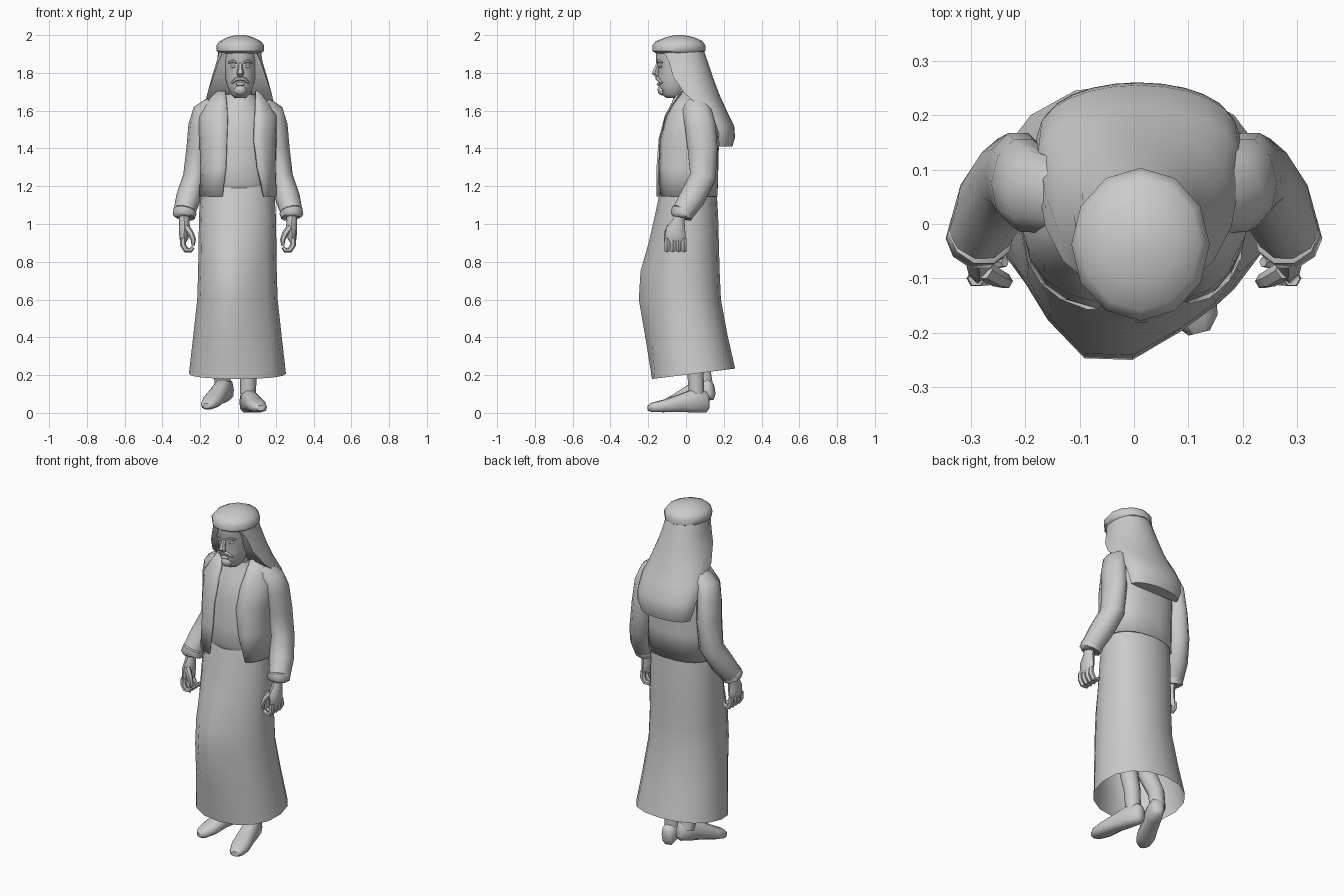
import bpy, bmesh, math
from mathutils import Vector, Matrix


def loft(name, rings, closed=True, cap0=True, cap1=True):
    """Skin a list of equal-length point rings."""
    bm = bmesh.new()
    rows = [[bm.verts.new(p) for p in r] for r in rings]
    n = len(rows[0])
    for a, b in zip(rows, rows[1:]):
        for i in range(n if closed else n - 1):
            j = (i + 1) % n
            bm.faces.new((a[i], a[j], b[j], b[i]))
    if closed and cap0:
        bm.faces.new(rows[0])
    if closed and cap1:
        bm.faces.new(rows[-1])
    bmesh.ops.recalc_face_normals(bm, faces=bm.faces)
    me = bpy.data.meshes.new(name)
    bm.to_mesh(me)
    bm.free()
    ob = bpy.data.objects.new(name, me)
    bpy.context.collection.objects.link(ob)
    return ob


def spow(v, p):
    return math.copysign(abs(v) ** p, v)


def ring(z, cx, rx, yf, yb, n=14, p=1.0):
    """Horizontal oval between a front and a back y, starting at the front."""
    cy, ry = (yf + yb) / 2, (yb - yf) / 2
    return [Vector((cx + rx * spow(math.sin(t), p), cy - ry * spow(math.cos(t), p), z))
            for t in (2 * math.pi * i / n for i in range(n))]


def tube(name, pts, n=8, cap=True):
    """Bent tube through (x, y, z, radius across, radius along y)."""
    c = [Vector(p[:3]) for p in pts]
    rings = []
    for i, p in enumerate(pts):
        t = (c[min(i + 1, len(c) - 1)] - c[max(i - 1, 0)]).normalized()
        u = t.cross(Vector((0, 1, 0))).normalized()
        v = u.cross(t)
        rings.append([c[i] + u * p[3] * math.cos(a) + v * p[-1] * math.sin(a)
                      for a in (2 * math.pi * k / n for k in range(n))])
    return loft(name, rings, cap0=cap, cap1=cap)


def blob(name, loc, scale):
    bm = bmesh.new()
    m = Matrix.Translation(loc) @ Matrix.Diagonal((*scale, 1))
    bmesh.ops.create_uvsphere(bm, u_segments=8, v_segments=6, radius=1, matrix=m)
    me = bpy.data.meshes.new(name)
    bm.to_mesh(me)
    bm.free()
    bpy.context.collection.objects.link(bpy.data.objects.new(name, me))


# Robe skirt: tilted hem, knee pushing forward on one side
skirt = []
for z, rx, yf, yb, knee, tilt in [
        (0.207, .257, -.18, .26, 0, .125), (.4, .235, -.19, .22, .03, .06),
        (.6, .213, -.2, .185, .065, 0), (.75, .208, -.195, .178, .06, 0),
        (.9, .206, -.175, .174, .03, 0), (1.05, .203, -.16, .17, .005, 0),
        (1.21, .193, -.13, .16, 0, 0)]:
    r = ring(z, -.003, rx, yf, yb, 16, .92)
    for q in r:
        q.z += tilt * (q.y - .04)
        if q.y < 0:
            q.y -= knee * math.exp(-((q.x + .06) / .11) ** 2)
    skirt.append(r)
loft("robe_skirt", skirt, cap0=False)

# Shirt with belly overhang, neck
loft("shirt", [ring(*a) for a in [
    (1.19, 0, .175, -.135, .14), (1.215, 0, .185, -.147, .15), (1.32, 0, .182, -.143, .15),
    (1.46, 0, .18, -.135, .15), (1.58, 0, .16, -.11, .13), (1.64, .01, .1, -.075, .11),
    (1.685, .012, .082, -.062, .09)]])
tube("neck", [(.012, .01, 1.58, .065), (.012, -.01, 1.75, .06)], 10)

# Open jacket with collar
jacket = []
P, N = .8, 18
for z, rx, yf, yb, xl, xr in [
        (1.145, .205, -.165, .168, -.085, .14), (1.3, .2, -.16, .172, -.065, .105),
        (1.45, .205, -.148, .175, -.06, .085), (1.57, .21, -.115, .165, -.055, .09),
        (1.63, .175, -.085, .15, -.06, .095), (1.705, .12, -.05, .11, -.068, .098)]:
    a0 = math.asin((xr / rx) ** (1 / P))
    a1 = 2 * math.pi - math.asin((-xl / rx) ** (1 / P))
    cy, ry = (yf + yb) / 2, (yb - yf) / 2
    jacket.append([Vector((rx * spow(math.sin(t), P), cy - ry * spow(math.cos(t), P), z))
                   for t in (a0 + (a1 - a0) * i / N for i in range(N + 1))])
jk = loft("jacket", jacket, closed=False)
sol = jk.modifiers.new("thickness", "SOLIDIFY")
sol.thickness = .012
sol.offset = -1

# Sleeves, cuffs and hands on both sides
for s, side in ((-1, "left"), (1, "right")):
    def limb(name, pts, n=8, cap=True):
        tube(side + "_" + name, [(s * p[0],) + tuple(p[1:]) for p in pts], n, cap)
    limb("sleeve", [(.13, .05, 1.63, .05, .07), (.185, .06, 1.585, .06, .08), (.205, .075, 1.52, .058, .085),
                    (.213, .088, 1.4, .06, .083), (.228, .09, 1.25, .063, .072),
                    (.262, .035, 1.14, .066, .07), (.284, -.015, 1.065, .058, .06)], 10)
    limb("cuff", [(.278, -.012, 1.08, .05, .055), (.28, -.015, 1.07, .062, .064), (.287, -.027, 1.04, .06, .06),
                  (.287, -.028, 1.035, .045, .045)], 10)
    limb("palm", [(.285, -.03, 1.06, .03, .035), (.285, -.038, 1.02, .027, .032),
                  (.283, -.055, .97, .03, .052), (.287, -.055, .92, .023, .055),
                  (.287, -.055, .905, .014, .05)])
    for k in range(4):
        y = -.1 + .03 * k
        limb("finger", [(.29, y, .925, .015), (.292, y, .89, .016), (.275, y, .862, .015),
                        (.25, y, .862, .013), (.237, y, .878, .009)], 6)
    limb("thumb", [(.275, -.085, .985, .018), (.25, -.1, .95, .017),
                   (.236, -.105, .915, .014), (.238, -.104, .885, .008)], 6)

# Legs under the robe
tube("right_leg", [(.052, .055, .1, .042), (.055, .05, .22, .046), (.08, .0, .55, .06)], 10)
tube("left_leg", [(-.08, .105, .13, .042), (-.085, .085, .24, .046), (-.09, -.09, .58, .06)], 10)

# Shoes: sections from heel to toe, the left one with its heel lifted
for name, toe, yaw, pitch, length in (("right_shoe", (.12, -.2, 0), .245, 0, .33),
                                      ("left_shoe", (-.165, -.125, .01), -.4, .2, .31)):
    m = Matrix.Translation(toe) @ Matrix.Rotation(yaw, 4, 'Z') @ Matrix.Rotation(pitch, 4, 'X')
    rings = []
    for t, w, z0, z1 in [(0, .022, .02, .09), (.05, .038, 0, .115), (.28, .044, 0, .125), (.48, .047, .004, .1),
                         (.75, .053, .002, .07), (.93, .04, .004, .055), (1, .02, .012, .04)]:
        rings.append([m @ Vector((w * spow(math.cos(a), .7), (1 - t) * length,
                                  (z0 + z1) / 2 + (z1 - z0) / 2 * spow(math.sin(a), .8)))
                      for a in (2 * math.pi * k / 10 for k in range(10))])
    loft(name, rings)

# Head and face
HX = .012
loft("head", [ring(*a) for a in [
    (1.668, HX, .03, -.105, -.03), (1.685, HX, .05, -.128, .0), (1.73, HX, .07, -.143, .03),
    (1.775, HX, .081, -.15, .06), (1.83, HX, .088, -.148, .08), (1.86, HX, .09, -.16, .085),
    (1.93, HX, .09, -.16, .085)]])
tube("nose", [(HX, -.142, 1.86, .009, .01), (HX, -.157, 1.825, .013, .014),
              (HX, -.165, 1.798, .02, .019), (HX, -.152, 1.783, .014, .012)], 6)
tube("moustache", [(HX - .045, -.128, 1.745, .005), (HX - .025, -.145, 1.765, .011), (HX, -.15, 1.771, .012),
                   (HX + .025, -.145, 1.765, .011), (HX + .045, -.128, 1.745, .005)], 6)
blob("lower_lip", (HX, -.142, 1.74), (.025, .013, .009))
blob("chin_beard", (HX, -.125, 1.71), (.034, .026, .03))
for s in (-1, 1):
    blob("eye", (HX + s * .035, -.132, 1.835), (.018, .012, .009))
    tube("eyebrow", [(HX + s * .015, -.15, 1.855, .007), (HX + s * .038, -.147, 1.863, .009),
                     (HX + s * .062, -.125, 1.854, .005)], 6)

# Headscarf falling down the back
scarf = []
for z, cy, rx, ry, deg in [
        (1.93, -.035, .112, .125, 135), (1.86, -.025, .122, .14, 114), (1.78, -.01, .146, .152, 109),
        (1.69, .02, .172, .155, 97), (1.6, .1, .19, .115, 90), (1.52, .15, .187, .105, 86),
        (1.46, .165, .178, .095, 85), (1.41, .165, .16, .08, 85)]:
    A = math.radians(deg)
    scarf.append([Vector((.008 + rx * math.sin(t), cy + ry * spow(math.cos(t), .85), z))
                  for t in (A * (i / 6 - 1) for i in range(13))])
loft("headscarf", scarf)

# Head band and rounded crown
loft("head_band_crown", [ring(*a, n=12) for a in [
    (1.903, HX, .108, -.158, .085), (1.915, HX, .125, -.177, .102), (1.945, HX, .127, -.178, .103),
    (1.968, HX, .11, -.16, .088), (1.988, HX, .07, -.11, .045), (2.0, HX, .025, -.06, -.01)]])

# Smooth shading, keeping hard edges
bpy.ops.object.select_all(action='SELECT')
bpy.context.view_layer.objects.active = jk
bpy.ops.object.shade_smooth_by_angle(angle=math.radians(50))
